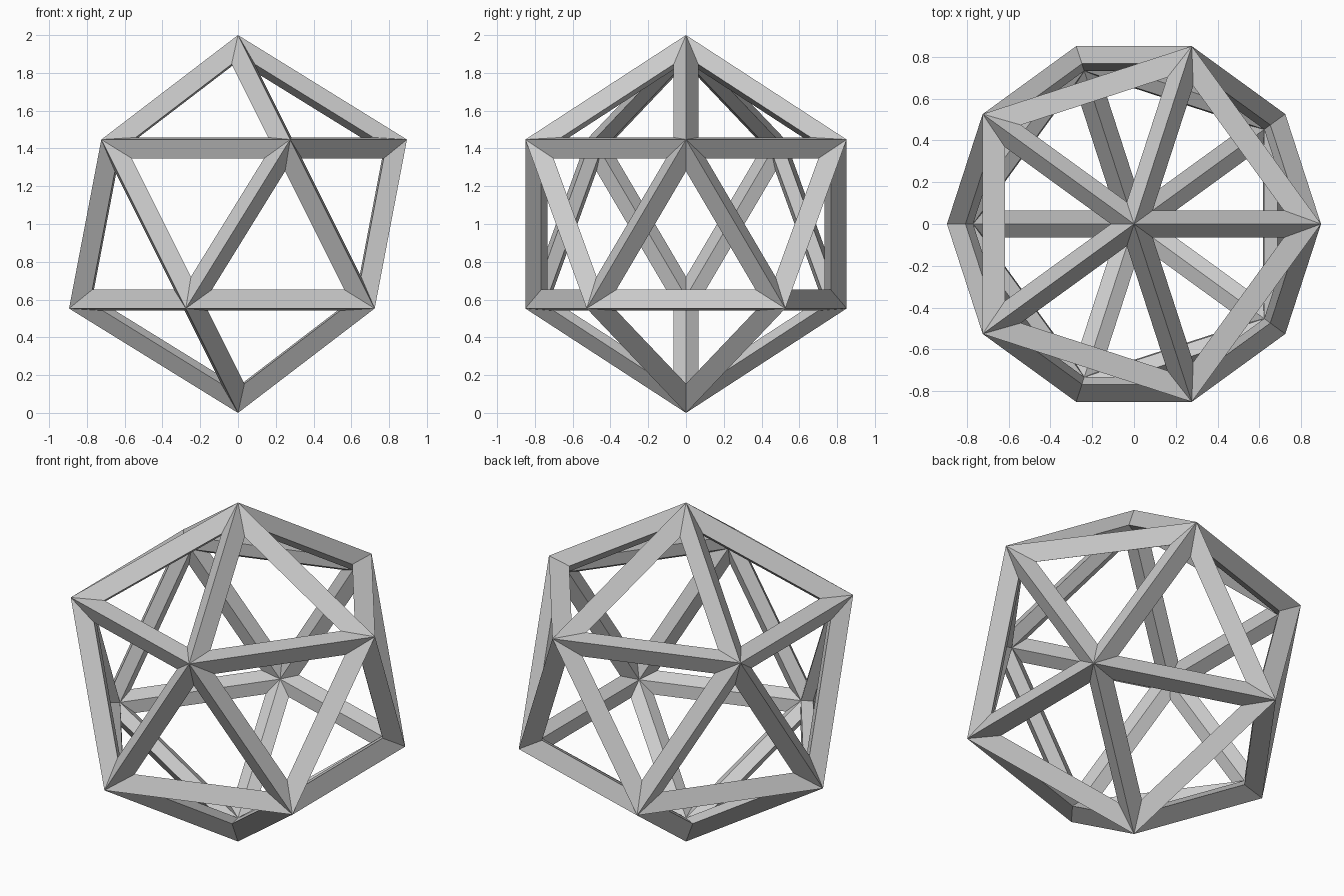
import bpy

if "Cube" in bpy.data.objects:
    bpy.data.objects.remove(bpy.data.objects["Cube"])

# Strut thickness is 0.15 of the radius; struts bulge half of that outwards,
# so scale the base solid to keep the overall height at 2.
RADIUS = 1 / 1.075
THICKNESS = 0.15 * RADIUS

# Base icosahedron, standing on a vertex
bpy.ops.mesh.primitive_ico_sphere_add(subdivisions=1, radius=RADIUS, location=(0, 0, 1))
frame = bpy.context.object
frame.name = "icosahedron_frame"

# Turn every edge into a diamond-section strut
wire = frame.modifiers.new("struts", 'WIREFRAME')
wire.thickness = THICKNESS
wire.offset = 0
wire.use_even_offset = True
wire.use_relative_offset = False
wire.use_replace = True
